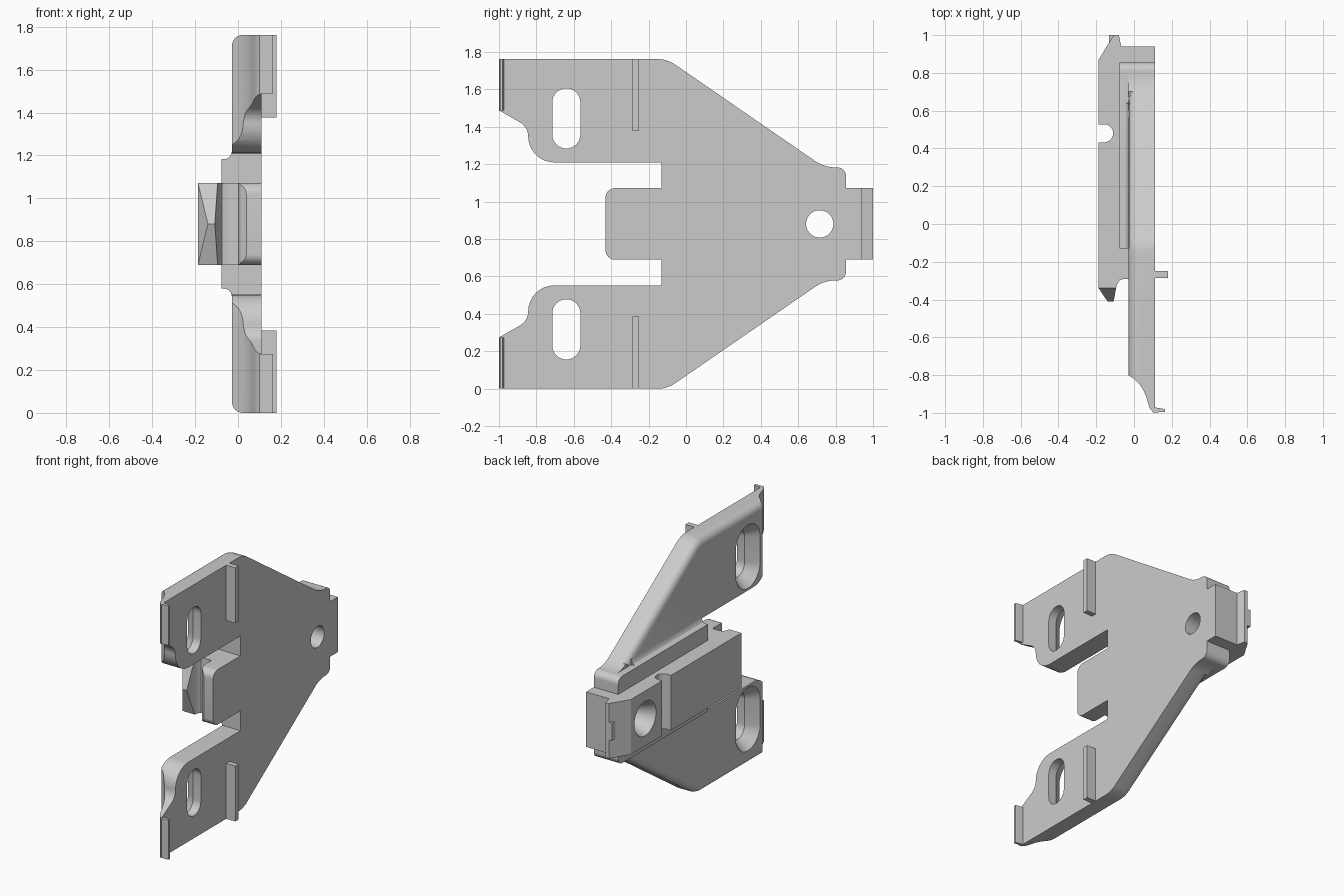
import bpy, bmesh, math
from mathutils import Vector

if "Cube" in bpy.data.objects:
    bpy.data.objects.remove(bpy.data.objects["Cube"])

H = 1.762          # full height; everything mirrors about MID
MID = H / 2
ZB, ZT = 0.69, H - 0.69   # central bar limits


def loft(name, rings):
    """Closed solid through rings of equal length."""
    bm = bmesh.new()
    vs = [[bm.verts.new(p) for p in r] for r in rings]
    n = len(vs[0])
    bm.faces.new(vs[0])
    bm.faces.new(vs[-1])
    for a, b in zip(vs, vs[1:]):
        for i in range(n):
            j = (i + 1) % n
            bm.faces.new((a[i], a[j], b[j], b[i]))
    bmesh.ops.recalc_face_normals(bm, faces=bm.faces)
    me = bpy.data.meshes.new(name)
    bm.to_mesh(me)
    bm.free()
    ob = bpy.data.objects.new(name, me)
    bpy.context.collection.objects.link(ob)
    return ob


def prism_x(name, pts, x0, x1):
    return loft(name, [[(x, y, z) for y, z in pts] for x in (x0, x1)])


def prism_z(name, pts, z0, z1):
    return loft(name, [[(x, y, z) for x, y in pts] for z in (z0, z1)])


def box(name, x, y, z):
    return prism_z(name, [(x[0], y[0]), (x[1], y[0]), (x[1], y[1]), (x[0], y[1])], *z)


def rounded(pts, closed=False, seg=8):
    """Points (u, v, t): t is the tangent length of a circular corner."""
    out = []
    for i, (u, v, t) in enumerate(pts):
        p = Vector((u, v))
        if t == 0:
            out.append((u, v))
            continue
        a = (Vector(pts[i - 1][:2]) - p).normalized()
        b = (Vector(pts[(i + 1) % len(pts)][:2]) - p).normalized()
        w = math.sin(a.angle(b) / 2)
        for k in range(seg + 1):
            s = k / seg
            c = ((1 - s) ** 2, 2 * s * (1 - s) * w, s * s)
            q = ((p + a * t) * c[0] + p * c[1] + (p + b * t) * c[2]) / sum(c)
            out.append((q.x, q.y))
    return out


def boolean(ob, other, op):
    m = ob.modifiers.new("b", 'BOOLEAN')
    m.operation, m.solver, m.object = op, 'EXACT', other
    bpy.context.view_layer.objects.active = ob
    bpy.ops.object.modifier_apply(modifier=m.name)
    bpy.data.objects.remove(other)


def stadium(x, cy, cz, r, half):
    pts = []
    for k in range(34):
        a = math.pi * (k if k < 17 else k - 1) / 16
        s = half if k < 17 else -half
        pts.append((x, cy + r * math.cos(a), cz + s + r * math.sin(a)))
    return pts


def circle(x, cy, cz, r, n=40):
    return [(x, cy + r * math.cos(2 * math.pi * k / n), cz + r * math.sin(2 * math.pi * k / n))
            for k in range(n)]


# Main plate: half outline with rounded corners, mirrored
half = [(-0.43, MID, 0), (-0.43, ZT, 0.05), (-0.13, ZT, 0), (-0.13, 1.21, 0), (-0.84, 1.21, 0.135),
        (-0.845, 1.40, 0.05), (-1, 1.488, 0), (-1, H, 0), (-0.1, H, 0.05), (0.74, 1.183, 0.06),
        (0.855, 1.183, 0.045), (0.855, ZT, 0), (0.94, ZT, 0)]
top = rounded(half)
plate = prism_x("mounting_plate", top + [(y, H - z) for y, z in reversed(top[1:])], -0.028, 0.11)

# Soft outer edges on the raised side
bm = bmesh.new()
bm.from_mesh(plate.data)
edges = []
for e in bm.edges:
    c = (e.verts[0].co + e.verts[1].co) / 2
    d = abs(c.z - MID)
    if all(v.co.x < 0 for v in e.verts) and (d > 0.875 or (c.y > -0.2 and d > 0.325)):
        edges.append(e)
bmesh.ops.bevel(bm, geom=edges, offset=0.05, segments=6, profile=0.5, affect='EDGES',
                clamp_overlap=False)
bm.to_mesh(plate.data)
bm.free()

# Curved thinning of the wing ends, and the thinner centre tongue
boolean(plate, prism_z("wing_cut", [(-0.1, -0.795), (-0.03, -0.80), (0.0, -0.82), (0.028, -0.847),
        (0.05, -0.88), (0.065, -0.915), (0.076, -0.955), (0.086, -0.98), (0.1, -0.995),
        (0.111, -1.001), (0.111, -1.1), (-0.1, -1.1)], -0.1, H + 0.1), 'DIFFERENCE')
boolean(plate, prism_z("tongue_cut", [(-0.1, -0.29), (0, -0.29), (0, -0.38), (0.012, -0.41),
        (0.04, -0.431), (0.04, -0.5), (-0.1, -0.5)], ZB - 0.05, ZT + 0.05), 'DIFFERENCE')

# Raised ridge with small fillets along its foot
ridge_half = rounded([(-0.129, MID, 0), (-0.129, 1.183, 0), (0.855, 1.183, 0.045), (0.855, MID, 0)])
ridge = ridge_half + [(y, H - z) for y, z in reversed(ridge_half[1:-1])]
boolean(plate, prism_x("ridge", ridge, -0.078, 0.05), 'UNION')
fil = [(-0.058, 1.17), (-0.058, 1.183), (-0.042, 1.19), (-0.033, 1.203), (-0.028, 1.22), (0, 1.22), (0, 1.17)]
for f in (lambda z: z, lambda z: H - z):
    boolean(plate, loft("ridge_fillet", [[(x, y, f(z)) for x, z in fil] for y in (-0.129, 0.64)]), 'UNION')

# Central bar with cross groove and bevelled tip
groove = [(-0.16 + 0.05 * math.sin(a), 0.48 + 0.048 * math.cos(a))
          for a in [math.pi * k / 10 for k in range(11)]]
bar = [(-0.187, -0.34), (-0.095, -0.34), (-0.088, -0.315), (-0.075, -0.297), (-0.055, -0.29),
       (0.02, -0.29), (0.02, 0.94), (-0.068, 0.94), (-0.08, 1.0), (-0.108, 1.0), (-0.187, 0.87),
       (-0.187, 0.528)] + groove + [(-0.187, 0.432)]
boolean(plate, prism_z("bar", bar, ZB, ZT), 'UNION')
boolean(plate, box("tip_nub", (-0.132, -0.09), (0.93, 1.0), (MID - 0.06, MID + 0.06)), 'UNION')

# Wedge nose on the lower end of the bar
bm = bmesh.new()
for p in [(-0.187, -0.34, ZB), (-0.095, -0.34, ZB), (-0.187, -0.34, ZT), (-0.095, -0.34, ZT),
          (-0.14, -0.41, MID), (-0.108, -0.41, MID)]:
    bm.verts.new(p)
bmesh.ops.convex_hull(bm, input=bm.verts)
bmesh.ops.recalc_face_normals(bm, faces=bm.faces)
me = bpy.data.meshes.new("nose")
bm.to_mesh(me)
bm.free()
nose = bpy.data.objects.new("nose", me)
bpy.context.collection.objects.link(nose)
boolean(plate, nose, 'UNION')

# Ribs, end lips and countersunk slots on both wings
for f in (lambda z: z, lambda z: H - z):
    span = lambda a: sorted((f(a), f(H)))
    boolean(plate, box("rib", (0.09, 0.18), (-0.287, -0.25), span(1.377)), 'UNION')
    boolean(plate, prism_z("lip", [(0.1, -0.998), (0.163, -0.995), (0.163, -0.98), (0.118, -0.972),
            (0.1, -0.972)], *span(1.488)), 'UNION')
    cz = f(1.445)
    boolean(plate, loft("slot_cut", [stadium(x, -0.64, cz, r, 0.086) for x, r in
            ((-0.04, 0.143), (0.05, 0.075), (0.3, 0.075))]), 'DIFFERENCE')

# Countersunk screw hole
boolean(plate, loft("hole_cut", [circle(x, 0.715, MID, r) for x, r in
        ((-0.2, 0.125), (-0.08, 0.073), (0.3, 0.073))]), 'DIFFERENCE')

plate.select_set(True)
bpy.context.view_layer.objects.active = plate
bpy.ops.object.shade_smooth_by_angle(angle=math.radians(28))
